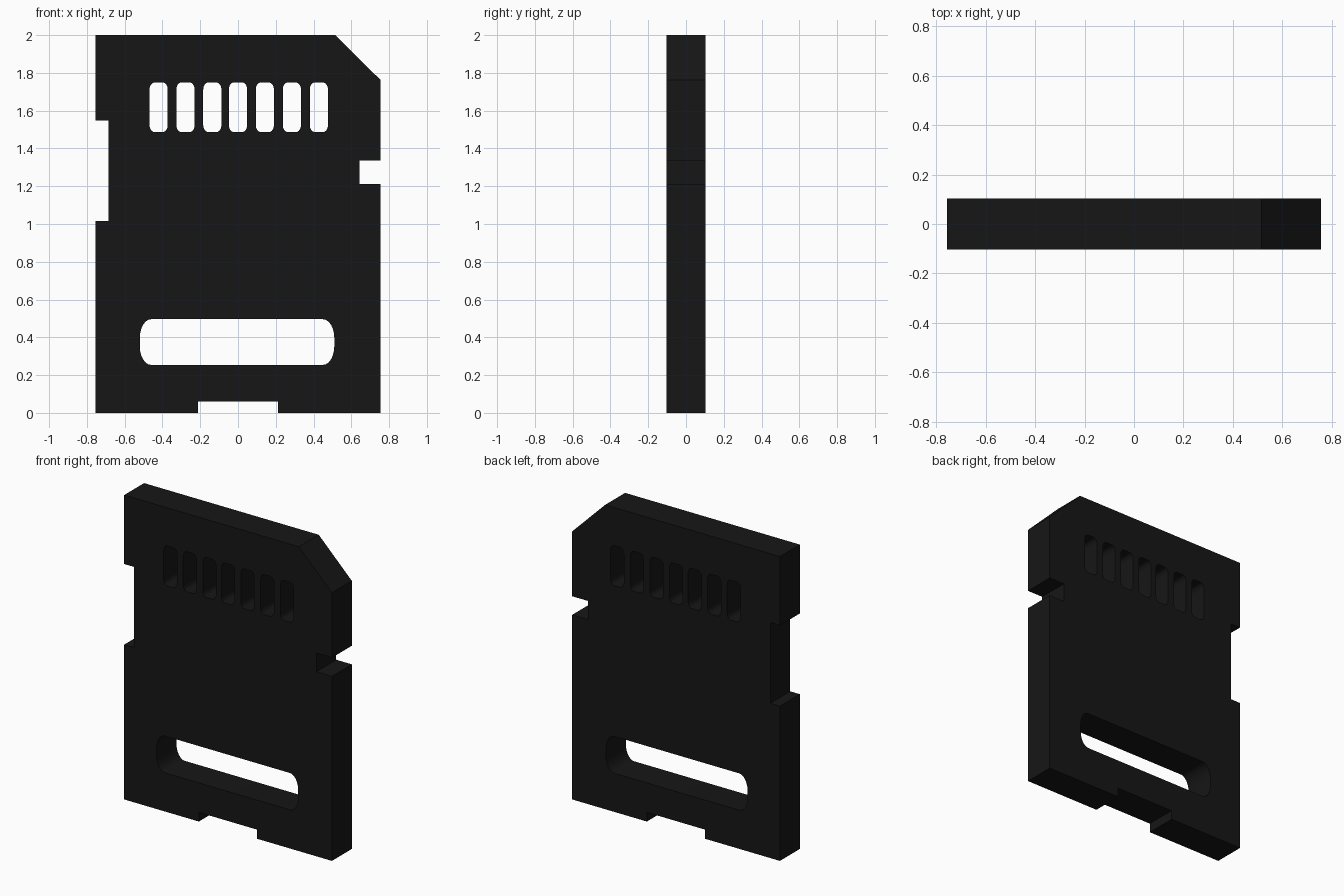
import bpy, bmesh
from math import pi, cos, sin

if "Cube" in bpy.data.objects:
    bpy.data.objects.remove(bpy.data.objects["Cube"])

HALF_DEPTH = 0.103
HALF_W = 0.755


def rounded_slot(cx, cz, w, h, rx, rz, steps=6):
    """Closed loop of a rectangle with elliptical corners."""
    pts = []
    for i, (sx, sz) in enumerate([(1, 1), (-1, 1), (-1, -1), (1, -1)]):
        for k in range(steps + 1):
            a = (i + k / steps) * pi / 2
            pts.append((cx + sx * (w / 2 - rx) + rx * cos(a),
                        cz + sz * (h / 2 - rz) + rz * sin(a)))
    return pts


# Outer outline with clipped corner and edge notches
outline = [
    (-HALF_W, 0), (-0.212, 0), (-0.212, 0.06), (0.212, 0.06), (0.212, 0), (HALF_W, 0),
    (HALF_W, 1.213), (0.642, 1.213), (0.642, 1.335), (HALF_W, 1.335),
    (HALF_W, 1.762), (0.515, 2), (-HALF_W, 2),
    (-HALF_W, 1.547), (-0.685, 1.547), (-0.685, 1.017), (-HALF_W, 1.017),
]

# Wide label window and the row of contact slots
loops = [outline, rounded_slot(-0.005, 0.375, 1.03, 0.242, 0.06, 0.1)]
for cx in (-0.42, -0.278, -0.136, 0, 0.142, 0.285, 0.428):
    loops.append(rounded_slot(cx, 1.618, 0.096, 0.262, 0.026, 0.036))

# Filled profile extruded to the card thickness
curve = bpy.data.curves.new("card_body", 'CURVE')
curve.dimensions = '2D'
curve.fill_mode = 'BOTH'
curve.extrude = HALF_DEPTH
for loop in loops:
    spline = curve.splines.new('POLY')
    spline.points.add(len(loop) - 1)
    for p, (x, z) in zip(spline.points, loop):
        p.co = (x, z, 0, 1)
    spline.use_cyclic_u = True

card = bpy.data.objects.new("card_body", curve)
bpy.context.collection.objects.link(card)
card.rotation_euler = (pi / 2, 0, 0)
bpy.context.view_layer.objects.active = card
card.select_set(True)
bpy.ops.object.convert(target='MESH')
card = bpy.context.object
bpy.ops.object.transform_apply(rotation=True)

# Weld the faces to the side walls
bm = bmesh.new()
bm.from_mesh(card.data)
bmesh.ops.remove_doubles(bm, verts=bm.verts, dist=0.0005)
bmesh.ops.recalc_face_normals(bm, faces=bm.faces)
bm.to_mesh(card.data)
bm.free()
bpy.ops.object.shade_smooth_by_angle(angle=pi / 6)

# Black plastic
black = bpy.data.materials.new("black_plastic")
black.diffuse_color = (0.008, 0.008, 0.008, 1)
black.use_nodes = True
black.node_tree.nodes["Principled BSDF"].inputs["Base Color"].default_value = black.diffuse_color
card.data.materials.clear()
card.data.materials.append(black)
